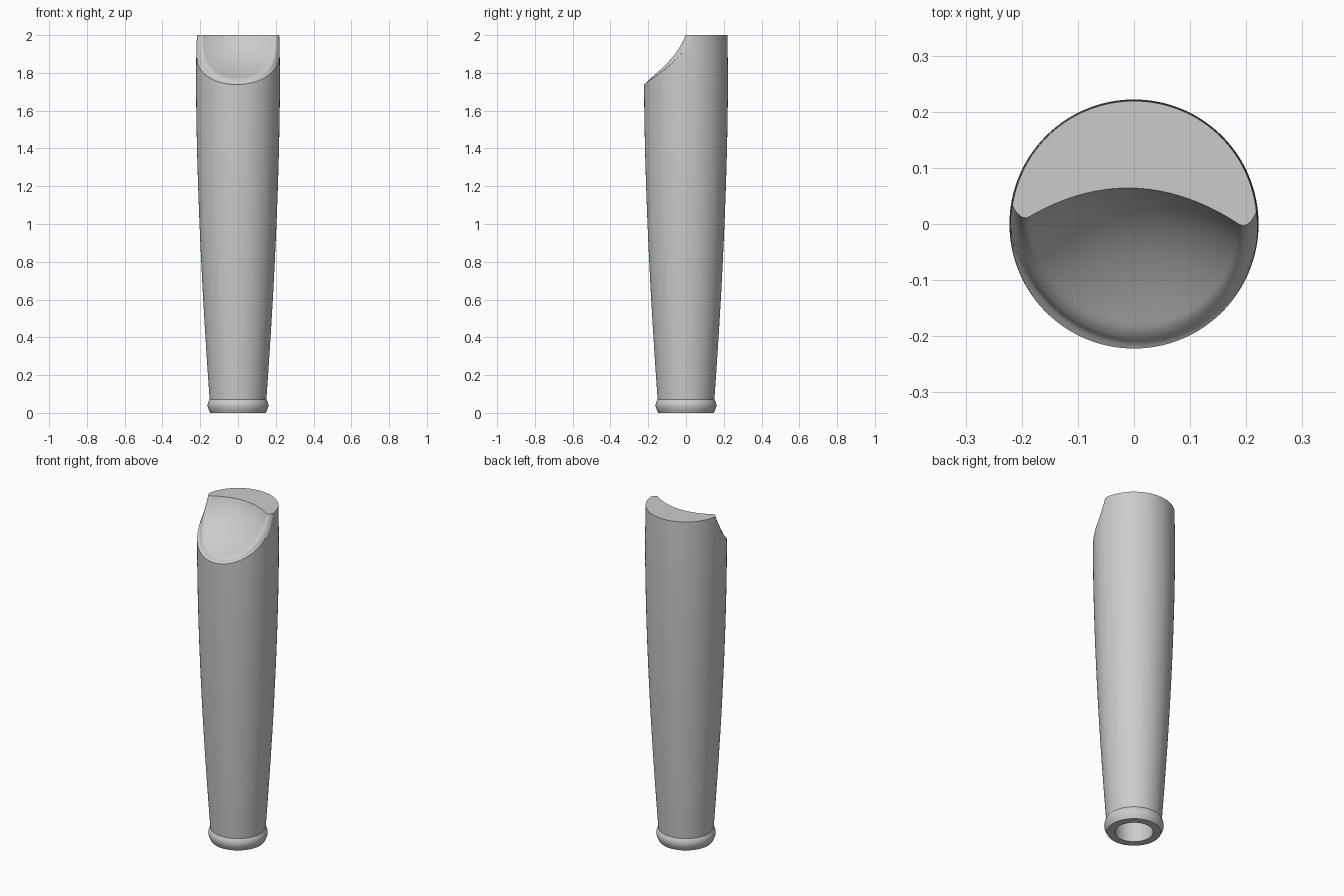
import bpy
import bmesh
import math

cube = bpy.data.objects.get("Cube")
if cube:
    bpy.data.objects.remove(cube, do_unlink=True)

grey = bpy.data.materials.new("light grey")
grey.use_nodes = True
grey.diffuse_color = (0.6, 0.6, 0.6, 1)
grey.node_tree.nodes["Principled BSDF"].inputs["Base Color"].default_value = (0.6, 0.6, 0.6, 1)

R, TOP, SEGMENTS = 0.222, 2.0, 128


def add_object(name, bm):
    bmesh.ops.recalc_face_normals(bm, faces=bm.faces)
    mesh = bpy.data.meshes.new(name)
    bm.to_mesh(mesh)
    bm.free()
    obj = bpy.data.objects.new(name, mesh)
    bpy.context.collection.objects.link(obj)
    obj.data.materials.append(grey)
    return obj


def lathe(name, profile):
    """Revolve a profile of (radius, z) points, capping both ends."""
    bm = bmesh.new()
    rings = []
    for r, z in profile:
        angles = [2 * math.pi * i / SEGMENTS for i in range(SEGMENTS)]
        rings.append([bm.verts.new((r * math.cos(a), r * math.sin(a), z)) for a in angles])
    for low, high in zip(rings, rings[1:]):
        for i in range(SEGMENTS):
            j = (i + 1) % SEGMENTS
            bm.faces.new((low[i], low[j], high[j], high[i]))
    bm.faces.new(rings[0])
    bm.faces.new(rings[-1])
    return add_object(name, bm)


def scoop_depth(x, z):
    """Surface y of the dished thumb scoop with its rounded lip."""
    t = TOP - z
    rim = -0.347 * t - 2.13 * t * t
    rho = math.hypot(x, rim) / R
    dish = 0.06 * max(0, 1 - (rho / 0.86) ** 2)
    u = min(max(0, (rho - 0.86) / 0.14), 1.15)
    lip = 0.035 * max(0.2, 1 - 3 * t) * u ** 2.5
    return rim + dish + lip - 0.035 * x + 0.004


# Scoop cutter: a height field closed off in front of the handle
def scoop_cutter():
    nx, nz = 96, 72
    bm = bmesh.new()
    back, front = [], []
    for k in range(nz + 1):
        z = 1.68 + 0.36 * k / nz
        xs = [-0.25 + 0.5 * i / nx for i in range(nx + 1)]
        back.append([bm.verts.new((x, scoop_depth(x, z), z)) for x in xs])
        front.append([bm.verts.new((x, -0.6, z)) for x in xs])
    for grid in (back, front):
        for k in range(nz):
            for i in range(nx):
                bm.faces.new((grid[k][i], grid[k][i + 1], grid[k + 1][i + 1], grid[k + 1][i]))
    for k in (0, nz):
        for i in range(nx):
            bm.faces.new((back[k][i], back[k][i + 1], front[k][i + 1], front[k][i]))
    for i in (0, nx):
        for k in range(nz):
            bm.faces.new((back[k][i], back[k + 1][i], front[k + 1][i], front[k][i]))
    return add_object("scoop_cutter", bm)


# Handle: bead at the foot, then a long swelling taper
bead = [(0.147, 0), (0.154, 0.015), (0.16, 0.03), (0.161, 0.042), (0.159, 0.055), (0.152, 0.07)]
taper = []
for i in range(41):
    z = 0.072 + (TOP - 0.072) * i / 40
    taper.append((R - 0.072 * (abs(1.75 - z) / 1.68) ** 1.7, z))
handle = lathe("handle", bead + taper)

# Round socket in the foot
socket = lathe("socket_cutter", [(0.103, -0.1), (0.103, 0.35)])

for cutter in (scoop_cutter(), socket):
    mod = handle.modifiers.new(cutter.name, "BOOLEAN")
    mod.operation = "DIFFERENCE"
    mod.solver = "EXACT"
    mod.object = cutter
    bpy.context.view_layer.objects.active = handle
    bpy.ops.object.select_all(action="DESELECT")
    handle.select_set(True)
    bpy.ops.object.modifier_apply(modifier=mod.name)
    bpy.data.objects.remove(cutter, do_unlink=True)

bpy.ops.object.shade_smooth_by_angle(angle=math.radians(35))
